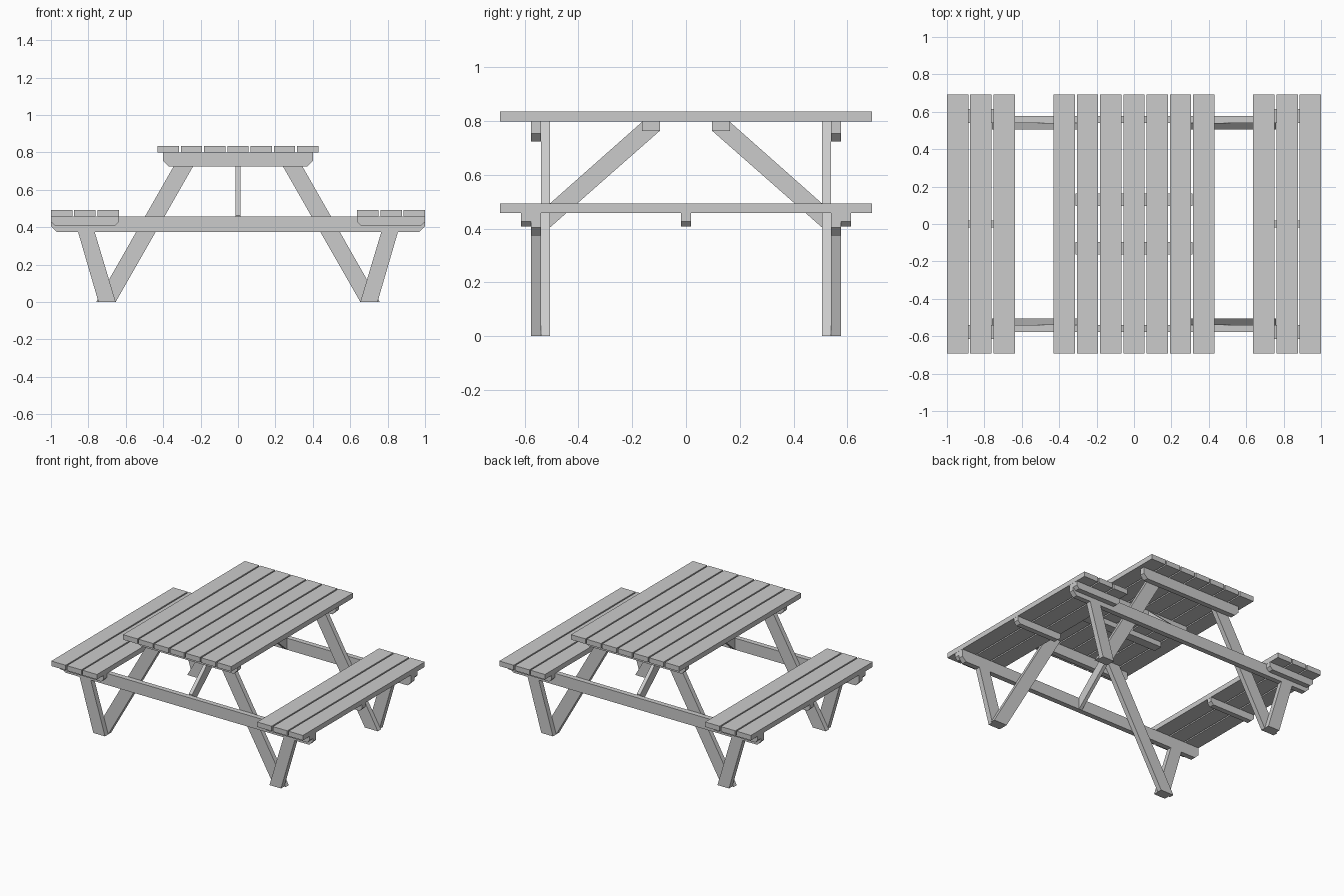
import bpy, bmesh

if "Cube" in bpy.data.objects:
    bpy.data.objects.remove(bpy.data.objects["Cube"])


def prism(name, profile, lo, hi, axis='y', sx=1, sy=1):
    """Extrude a 2D profile (x,z along y, or y,z along x), optionally mirrored."""
    bm = bmesh.new()
    rings = []
    for d in (lo, hi):
        pts = [(a, d, b) if axis == 'y' else (d, a, b) for a, b in profile]
        rings.append([bm.verts.new((x * sx, y * sy, z)) for x, y, z in pts])
    bm.faces.new(rings[0])
    bm.faces.new(rings[1])
    n = len(profile)
    for i in range(n):
        j = (i + 1) % n
        bm.faces.new((rings[0][i], rings[0][j], rings[1][j], rings[1][i]))
    bmesh.ops.recalc_face_normals(bm, faces=bm.faces)
    mesh = bpy.data.meshes.new(name)
    bm.to_mesh(mesh)
    bm.free()
    ob = bpy.data.objects.new(name, mesh)
    bpy.context.collection.objects.link(ob)
    return ob


def rect(x0, x1, z0, z1):
    return [(x0, z0), (x1, z0), (x1, z1), (x0, z1)]


def beam(x0, x1, z0, z1, c):
    """Beam profile with cut lower corners."""
    return [(x0 + c, z0), (x1 - c, z0), (x1, z0 + c), (x1, z1), (x0, z1), (x0, z0 + c)]


PITCH, HALF_W, HALF_L = 0.1243, 0.0572, 0.692

# tabletop planks
for i in range(-3, 4):
    x = i * PITCH
    prism("table_plank", rect(x - HALF_W, x + HALF_W, 0.799, 0.835), -HALF_L, HALF_L)

# seat planks and the short cleats beneath them
for s in (-1, 1):
    for i in range(3):
        x = 0.9428 - i * PITCH
        prism("seat_plank", rect(x - HALF_W, x + HALF_W, 0.457, 0.493),
              -HALF_L, HALF_L, sx=s)
    for y0, y1 in ((-0.614, -0.577), (-0.019, 0.019), (0.577, 0.614)):
        prism("seat_cleat", beam(0.638, 0.999, 0.407, 0.457, 0.02), y0, y1, sx=s)

for sy in (-1, 1):
    # cross beams under the seats and under the tabletop
    prism("seat_beam", beam(-0.999, 0.999, 0.374, 0.457, 0.03), 0.54, 0.577, sy=sy)
    prism("table_beam", beam(-0.40, 0.40, 0.724, 0.799, 0.03), 0.54, 0.577, sy=sy)
    # flat cleat under the middle of the tabletop
    prism("table_cleat", rect(-0.312, 0.312, 0.762, 0.799), 0.097, 0.163, sy=sy)
    # diagonal brace from the seat beam up to the cleat
    prism("diagonal_brace",
          [(0.54, 0.374), (0.54, 0.463), (0.163, 0.797), (0.125, 0.797), (0.099, 0.762)],
          -0.0125, 0.0125, axis='x', sy=sy)
    for sx in (-1, 1):
        # long slanted leg behind the beams, short prop in line with them
        prism("long_leg", [(0.654, 0), (0.758, 0), (0.302, 0.799), (0.198, 0.799)],
              0.506, 0.54, sx=sx, sy=sy)
        prism("short_leg", [(0.654, 0), (0.746, 0), (0.855, 0.374), (0.766, 0.374)],
              0.54, 0.577, sx=sx, sy=sy)
